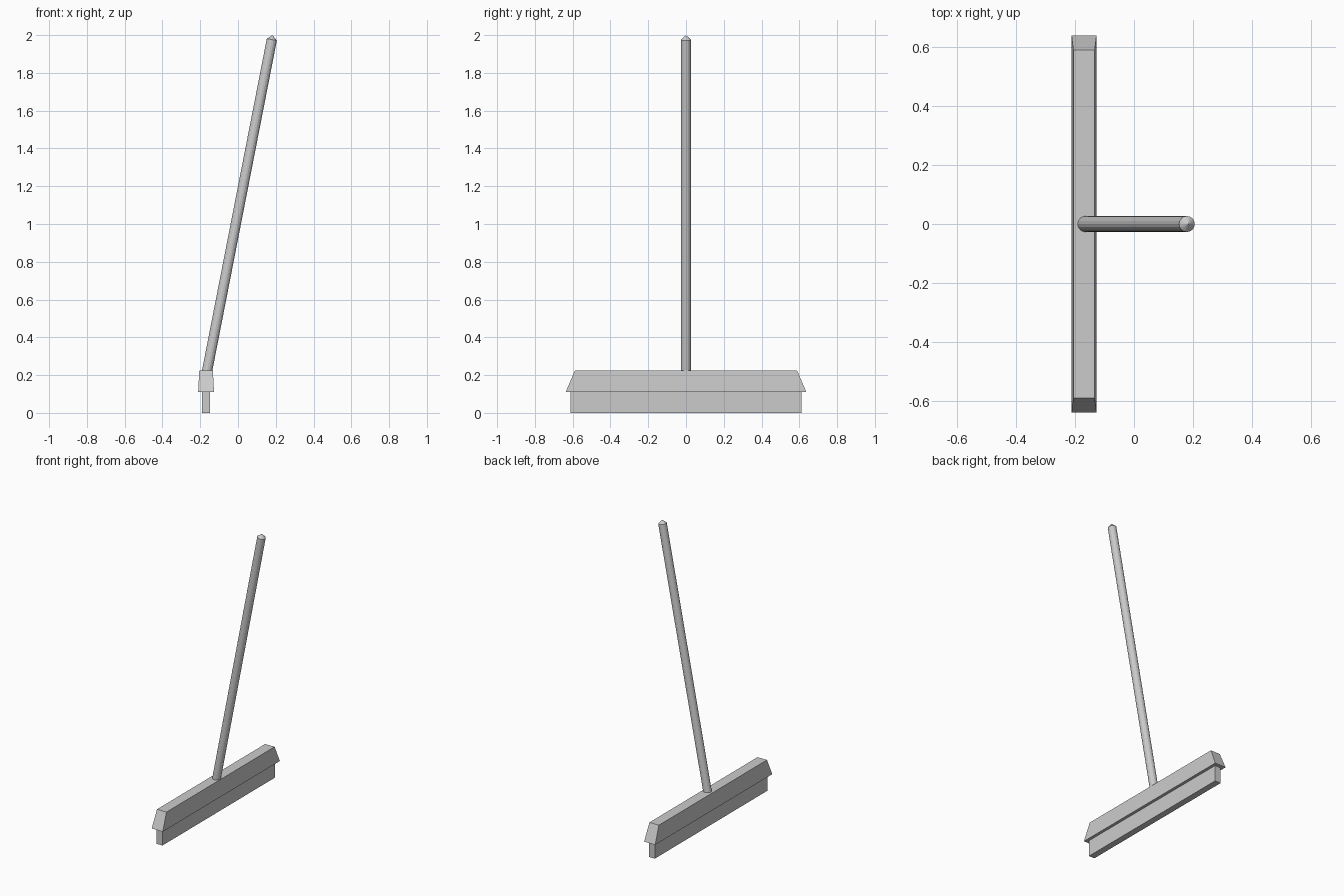
import bpy, bmesh
from mathutils import Vector

if "Cube" in bpy.data.objects:
    bpy.data.objects.remove(bpy.data.objects["Cube"])

HEAD_X = -0.169


def make_object(name, bm):
    bmesh.ops.recalc_face_normals(bm, faces=bm.faces)
    mesh = bpy.data.meshes.new(name)
    bm.to_mesh(mesh)
    bm.free()
    obj = bpy.data.objects.new(name, mesh)
    bpy.context.collection.objects.link(obj)
    return obj


def tapered_block(name, z0, z1, half_bottom, half_top):
    """Block whose x/y half sizes differ at the bottom and top."""
    bm = bmesh.new()
    bmesh.ops.create_cube(bm, size=2)
    for v in bm.verts:
        hx, hy = half_top if v.co.z > 0 else half_bottom
        v.co = (HEAD_X + v.co.x * hx, v.co.y * hy, z1 if v.co.z > 0 else z0)
    return make_object(name, bm)


# Blade along the floor and the tapered head that holds it
tapered_block("blade", 0, 0.11, (0.022, 0.612), (0.022, 0.612))
tapered_block("head", 0.11, 0.225, (0.042, 0.637), (0.036, 0.588))

# Leaning handle: round pole with a shallow pointed cap
base, shoulder = Vector((-0.168, 0, 0.2)), Vector((0.179, 0, 1.976))
axis = shoulder - base
length, radius, sides = axis.length, 0.027, 16
bm = bmesh.new()
bmesh.ops.create_cone(bm, cap_ends=True, segments=sides,
                      radius1=radius, radius2=radius, depth=length)
bmesh.ops.translate(bm, verts=bm.verts, vec=(0, 0, length / 2))
bm.faces.ensure_lookup_table()
cap = max(bm.faces, key=lambda f: f.calc_center_median().z)
tip = bmesh.ops.poke(bm, faces=[cap])["verts"][0]
tip.co.z += 0.024
handle = make_object("handle", bm)
handle.location = base
handle.rotation_mode = 'QUATERNION'
handle.rotation_quaternion = Vector((0, 0, 1)).rotation_difference(axis)
